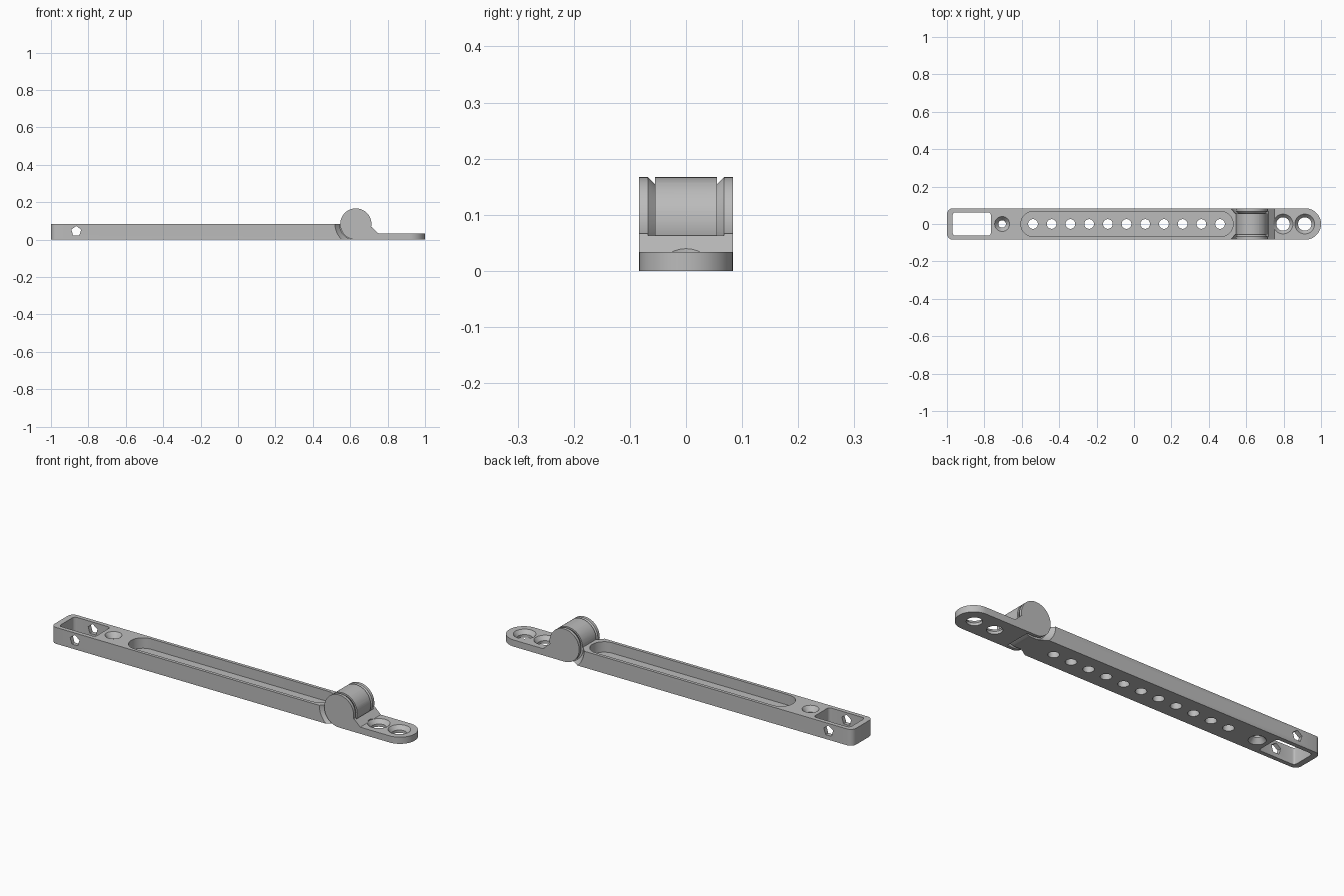
import bpy, bmesh
from math import sin, cos, pi, radians

if "Cube" in bpy.data.objects:
    bpy.data.objects.remove(bpy.data.objects["Cube"], do_unlink=True)

grey = bpy.data.materials.new("mid grey")
grey.use_nodes = True
colour = (0.5, 0.5, 0.5, 1)
grey.diffuse_color = colour
grey.node_tree.nodes["Principled BSDF"].inputs["Base Color"].default_value = colour

W = 0.0835            # half width, bar height and hinge radius
HX = 0.63             # hinge axis position


def finish(name, bm):
    bmesh.ops.remove_doubles(bm, verts=bm.verts, dist=1e-6)
    bmesh.ops.recalc_face_normals(bm, faces=bm.faces)
    mesh = bpy.data.meshes.new(name)
    bm.to_mesh(mesh)
    bm.free()
    mesh.materials.append(grey)
    ob = bpy.data.objects.new(name, mesh)
    bpy.context.collection.objects.link(ob)
    return ob


def prism(name, outline, lo, hi, axis="z"):
    """Extrude an outline along z, or an x-z outline along y."""
    bm = bmesh.new()
    place = (lambda a, b, c: (a, b, c)) if axis == "z" else (lambda a, b, c: (a, c, b))
    low = [bm.verts.new(place(a, b, lo)) for a, b in outline]
    high = [bm.verts.new(place(a, b, hi)) for a, b in outline]
    bm.faces.new(low)
    bm.faces.new(high)
    for i in range(len(low)):
        j = (i + 1) % len(low)
        bm.faces.new((low[i], low[j], high[j], high[i]))
    return finish(name, bm)


def lathe(name, profile, point, steps=64):
    """Spin (radius, height) pairs that start and end on the axis."""
    bm = bmesh.new()
    rings = []
    for r, h in profile:
        n = steps if r else 1
        rings.append([bm.verts.new(point(r * cos(2 * pi * i / n), r * sin(2 * pi * i / n), h))
                      for i in range(n)])
    for a, b in zip(rings, rings[1:]):
        for i in range(steps):
            j = (i + 1) % steps
            quad = [a[i % len(a)], a[j % len(a)], b[j % len(b)], b[i % len(b)]]
            bm.faces.new(list(dict.fromkeys(quad)))
    return finish(name, bm)


def hinge_lathe(name, profile, side=1):
    return lathe(name, profile, lambda u, v, h: (HX + u, side * h, W + v))


def hole(x, profile, steps=32):
    return lathe("hole_cutter", profile, lambda u, v, h: (x + u, v, h), steps)


def rounded(x0, x1, half, r, n=6, r_right=None):
    """Rounded rectangle, optionally with a different radius on the right."""
    rr = r if r_right is None else r_right
    pts = []
    for cx, cy, rad, start in ((x1 - rr, half - rr, rr, 0), (x0 + r, half - r, r, 90),
                               (x0 + r, r - half, r, 180), (x1 - rr, rr - half, rr, 270)):
        for i in range(n + 1 if rad else 1):
            a = radians(start + 90 * i / n)
            pts.append((cx + rad * cos(a), cy + rad * sin(a)))
    # half-round ends share their middle point
    return [p for i, p in enumerate(pts)
            if abs(p[0] - pts[i - 1][0]) + abs(p[1] - pts[i - 1][1]) > 1e-6]


def boolean(ob, others, operation):
    for other in others:
        mod = ob.modifiers.new("join" if operation == "UNION" else "cut", "BOOLEAN")
        mod.operation, mod.object, mod.solver = operation, other, "EXACT"
        bpy.context.view_layer.objects.active = ob
        bpy.ops.object.modifier_apply(modifier=mod.name)
        bpy.data.objects.remove(other, do_unlink=True)


def smooth(ob):
    bpy.ops.object.select_all(action="DESELECT")
    ob.select_set(True)
    bpy.context.view_layer.objects.active = ob
    bpy.ops.object.shade_smooth_by_angle(angle=radians(25))


# Long arm with the middle knuckle of the hinge
arm = prism("long_arm", rounded(-1, HX, W, 0.03, 4, 0), 0, W)
boolean(arm, [hinge_lathe("knuckle", [(0, -0.055), (W, -0.055), (W, 0.055), (0, 0.055)])], "UNION")

# Clearance for the outer knuckles and conical sockets
boolean(arm, [hinge_lathe("socket_cutter", [(0, 0.027), (0.047, 0.027), (0.075, 0.055),
                                            (0.088, 0.055), (0.117, 0.09), (0, 0.09)], s)
              for s in (-1, 1)], "DIFFERENCE")

# End window, cross hole, double countersink and long pocket
pentagon = [(-0.865 + 0.028 * sin(2 * pi * i / 5), 0.045 + 0.028 * cos(2 * pi * i / 5))
            for i in range(5)]
cutters = [
    prism("window_cutter", rounded(-0.97, -0.765, 0.062, 0.015, 3), -0.1, 0.2),
    prism("cross_hole_cutter", pentagon, -0.2, 0.2, "y"),
    hole(-0.705, [(0, -0.01), (0.048, -0.01), (0.02, 0.025), (0.02, 0.058), (0.045, 0.09), (0, 0.09)]),
    prism("pocket_cutter", rounded(-0.605, 0.53, 0.067, 0.067, 10), 0.03, 0.2),
]
# Row of holes in the pocket floor
cutters += [hole(-0.54 + 0.1 * i, [(0, -0.1), (0.026, -0.1), (0.026, 0.1), (0, 0.1)], 24)
            for i in range(11)]
boolean(arm, cutters, "DIFFERENCE")
smooth(arm)

# Mounting foot with a rounded end and a ramp up to the hinge
foot = prism("mounting_foot", rounded(HX, 1, W, 0, 14, W), 0, 0.034)
ramp = prism("ramp", [(HX, 0), (0.75, 0), (0.75, 0.034), (0.715, 0.067), (HX, 0.067)], -W, W, "y")
boolean(foot, [ramp], "UNION")
boolean(foot, [hinge_lathe("clearance_cutter", [(0, -0.068), (0.092, -0.068), (0.092, 0.068), (0, 0.068)])],
        "DIFFERENCE")

# Outer knuckles with conical pivots
boolean(foot, [hinge_lathe("outer_knuckle", [(0, 0.031), (0.046, 0.031), (W, 0.068), (W, W), (0, W)], s)
               for s in (-1, 1)], "UNION")

# Countersunk screw holes
boolean(foot, [hole(x, [(0, -0.01), (0.036, -0.01), (0.036, 0.014), (0.053, 0.034), (0.053, 0.06), (0, 0.06)])
               for x in (0.797, 0.913)], "DIFFERENCE")
smooth(foot)
